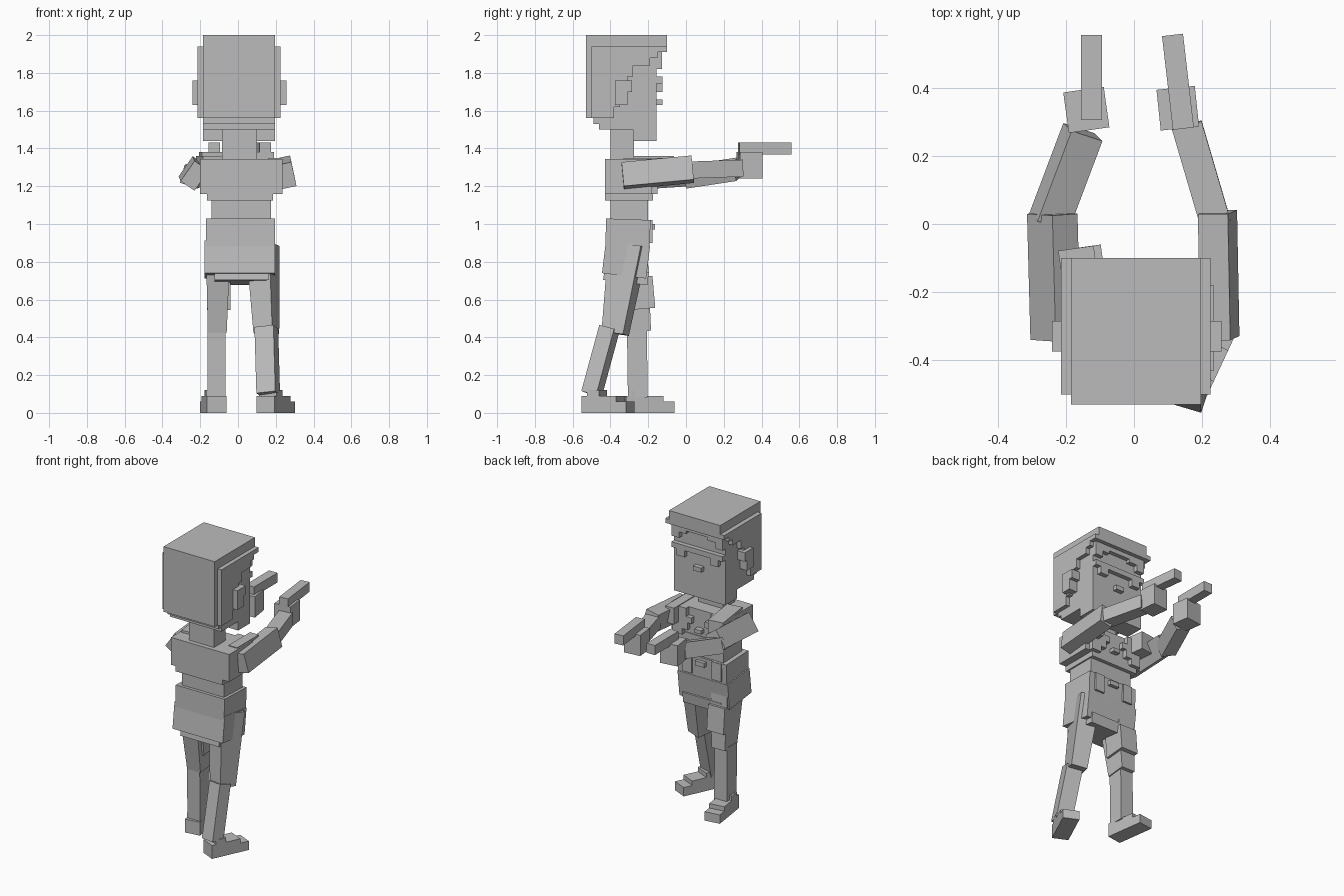
import bpy, bmesh, math
from mathutils import Vector, Matrix

grey = bpy.data.materials.new("stone_grey")
grey.diffuse_color = (0.5, 0.5, 0.5, 1)


def finish(name, bm):
    bmesh.ops.recalc_face_normals(bm, faces=bm.faces)
    mesh = bpy.data.meshes.new(name)
    bm.to_mesh(mesh)
    bm.free()
    mesh.materials.append(grey)
    ob = bpy.data.objects.new(name, mesh)
    bpy.context.collection.objects.link(ob)
    return ob


def block(name, x, y, z, tilt=0, yaw=0):
    """Box from (low, high) ranges, turned about its own centre."""
    bm = bmesh.new()
    bmesh.ops.create_cube(bm, size=1)
    size = [r[1] - r[0] for r in (x, y, z)]
    mid = Vector([(r[0] + r[1]) / 2 for r in (x, y, z)])
    m = (Matrix.Translation(mid) @ Matrix.Rotation(math.radians(yaw), 4, 'Z')
         @ Matrix.Rotation(math.radians(tilt), 4, 'X') @ Matrix.Diagonal((*size, 1)))
    bmesh.ops.transform(bm, matrix=m, verts=bm.verts)
    return finish(name, bm)


def limb(name, p, q, start, end=None, side=(1, 0, 0), roll=0):
    """Four-sided limb from p to q; start and end are (width, depth)."""
    p, q = Vector(p), Vector(q)
    d = (q - p).normalized()
    s = Vector(side)
    s = (s - d * s.dot(d)).normalized()
    s = Matrix.Rotation(math.radians(roll), 3, d) @ s
    t = d.cross(s)
    bm = bmesh.new()
    rings = []
    for c, (w, h) in ((p, start), (q, end or start)):
        rings.append([bm.verts.new(c + s * w * a / 2 + t * h * b / 2)
                      for a, b in ((-1, -1), (1, -1), (1, 1), (-1, 1))])
    for r in rings:
        bm.faces.new(r)
    for i in range(4):
        j = (i + 1) % 4
        bm.faces.new((rings[0][i], rings[0][j], rings[1][j], rings[1][i]))
    return finish(name, bm)


def slab(name, outline, axis, lo, hi):
    """Extrude a stepped outline: (y, z) along x, or (x, z) along y."""
    bm = bmesh.new()
    put = (lambda a, b, c: (c, a, b)) if axis == 'x' else (lambda a, b, c: (a, c, b))
    face = bm.faces.new([bm.verts.new(put(a, b, lo)) for a, b in outline])
    top = bmesh.ops.extrude_face_region(bm, geom=[face])["geom"]
    move = Vector((hi - lo, 0, 0) if axis == 'x' else (0, hi - lo, 0))
    bmesh.ops.translate(bm, vec=move, verts=[v for v in top if isinstance(v, bmesh.types.BMVert)])
    return finish(name, bm)


# Head with stepped jaw
skull = [(-0.53, 1.56), (-0.49, 1.56), (-0.49, 1.53), (-0.46, 1.53), (-0.46, 1.50), (-0.28, 1.50),
         (-0.28, 1.44), (-0.155, 1.44), (-0.155, 1.91), (-0.10, 1.91), (-0.10, 2.0), (-0.53, 2.0)]
slab("head", skull, 'x', -0.185, 0.197)

# Hair plates with a stepped hairline on each side
hair = [(-0.50, 1.56), (-0.38, 1.56), (-0.38, 1.62), (-0.35, 1.62), (-0.35, 1.70), (-0.31, 1.70),
        (-0.31, 1.78), (-0.28, 1.78), (-0.28, 1.84), (-0.19, 1.84), (-0.19, 1.88), (-0.15, 1.88),
        (-0.15, 1.91), (-0.10, 1.91), (-0.10, 1.94), (-0.50, 1.94)]
slab("hair_left", hair, 'x', -0.215, -0.185)
slab("hair_right", hair, 'x', 0.197, 0.225)
fringe = [(-0.185, 1.91), (-0.185, 1.82), (-0.13, 1.82), (-0.13, 1.86), (-0.07, 1.86), (-0.07, 1.88),
          (0.09, 1.88), (0.09, 1.86), (0.14, 1.86), (0.14, 1.82), (0.197, 1.82), (0.197, 1.91)]
slab("fringe", fringe, 'y', -0.155, -0.127)

# Face features and ears
block("brow", (-0.185, 0.197), (-0.16, -0.125), (1.745, 1.78))
for x in (-0.12, 0.13):
    block("eyebrow_end", (x - 0.03, x + 0.03), (-0.16, -0.125), (1.70, 1.75))
block("nose", (-0.025, 0.035), (-0.16, -0.125), (1.63, 1.66))
for name, x in (("ear_left", (-0.24, -0.18)), ("ear_right", (0.19, 0.257))):
    block(name, x, (-0.375, -0.31), (1.63, 1.76))
    block(name + "_rim", x, (-0.32, -0.285), (1.70, 1.76))

# Neck and torso
block("neck", (-0.085, 0.10), (-0.40, -0.275), (1.33, 1.51))
block("chest", (-0.20, 0.235), (-0.43, -0.18), (1.16, 1.345))
block("chest_hem", (-0.165, 0.185), (-0.43, -0.175), (1.125, 1.17))
block("waist", (-0.14, 0.175), (-0.40, -0.20), (0.98, 1.14))

# Stepped jacket panels on the chest
for name, s in (("lapel_left", -1), ("lapel_right", 1)):
    panel = [(0.19, 1.16), (0.12, 1.16), (0.12, 1.20), (0.08, 1.20), (0.08, 1.25), (0.05, 1.25),
             (0.05, 1.29), (0.09, 1.29), (0.09, 1.345), (0.19, 1.345)]
    slab(name, [(0.015 + s * a, b) for a, b in panel], 'y', -0.18, -0.15)
block("chest_stud", (-0.01, 0.04), (-0.18, -0.145), (1.20, 1.225))

# Hips, sloping seat and belt details
block("hips", (-0.17, 0.195), (-0.425, -0.19), (0.88, 1.025), tilt=-2)
block("seat", (-0.178, 0.197), (-0.435, -0.20), (0.725, 0.90), tilt=-7)
block("seat_bottom", (-0.125, 0.165), (-0.435, -0.20), (0.69, 0.76), tilt=-7)
block("buckle", (-0.02, 0.05), (-0.20, -0.165), (0.97, 1.0))
for x in (-0.10, 0.12):
    block("pocket", (x - 0.035, x + 0.035), (-0.20, -0.178), (0.90, 1.02))

# Legs, the right one trailing and turned out
turn = math.radians(18)
out = (math.cos(turn), -math.sin(turn), 0)
limb("right_thigh", (0.13, -0.305, 0.89), (0.15, -0.375, 0.42), (0.13, 0.18), (0.105, 0.12), out)
limb("right_shin", (0.15, -0.405, 0.45), (0.16, -0.50, 0.10), (0.105, 0.085), side=out)
limb("left_thigh", (-0.105, -0.30, 0.90), (-0.11, -0.25, 0.43), (0.13, 0.19), (0.10, 0.13))
block("left_knee", (-0.165, -0.04), (-0.315, -0.17), (0.55, 0.72), tilt=5)
limb("left_shin", (-0.115, -0.26, 0.45), (-0.115, -0.255, 0.08), (0.095, 0.105))


# Stepped shoes
def shoe(name, heel, yaw):
    steps = [(0, 0.01), (0.26, 0.01), (0.26, 0.07), (0.20, 0.07), (0.20, 0.10), (0.10, 0.10),
             (0.10, 0.13), (0.03, 0.13), (0.03, 0.10), (0, 0.10)]
    ob = slab(name, [(y, z - 0.01) for y, z in steps], 'x', -0.052, 0.052)
    ob.data.transform(Matrix.Translation(heel) @ Matrix.Rotation(math.radians(-yaw), 4, 'Z'))


shoe("right_shoe", (0.145, -0.53, 0), 25)
shoe("left_shoe", (-0.113, -0.325, 0), -8)

# Arms reaching forward
limb("right_upper_arm", (0.252, -0.335, 1.255), (0.245, 0.035, 1.29), (0.09, 0.13), roll=-12)
limb("left_upper_arm", (-0.23, -0.34, 1.255), (-0.24, 0.03, 1.28), (0.09, 0.13), roll=35)
limb("right_forearm", (0.24, 0.0, 1.285), (0.155, 0.29, 1.295), (0.09, 0.09))
limb("left_forearm", (-0.25, 0.005, 1.25), (-0.15, 0.27, 1.29), (0.10, 0.10), roll=15)
block("right_shoulder", (0.16, 0.225), (-0.33, -0.10), (1.24, 1.35))
block("left_shoulder", (-0.205, -0.10), (-0.33, -0.07), (1.24, 1.36), yaw=8)

# Hands with stretched fingers
block("right_hand", (0.072, 0.185), (0.28, 0.40), (1.24, 1.38), yaw=6)
block("left_hand", (-0.20, -0.08), (0.275, 0.395), (1.24, 1.38), yaw=8)
limb("right_fingers", (0.145, 0.28, 1.40), (0.113, 0.555, 1.40), (0.062, 0.065))
limb("left_fingers", (-0.125, 0.305, 1.40), (-0.125, 0.555, 1.40), (0.062, 0.065))
